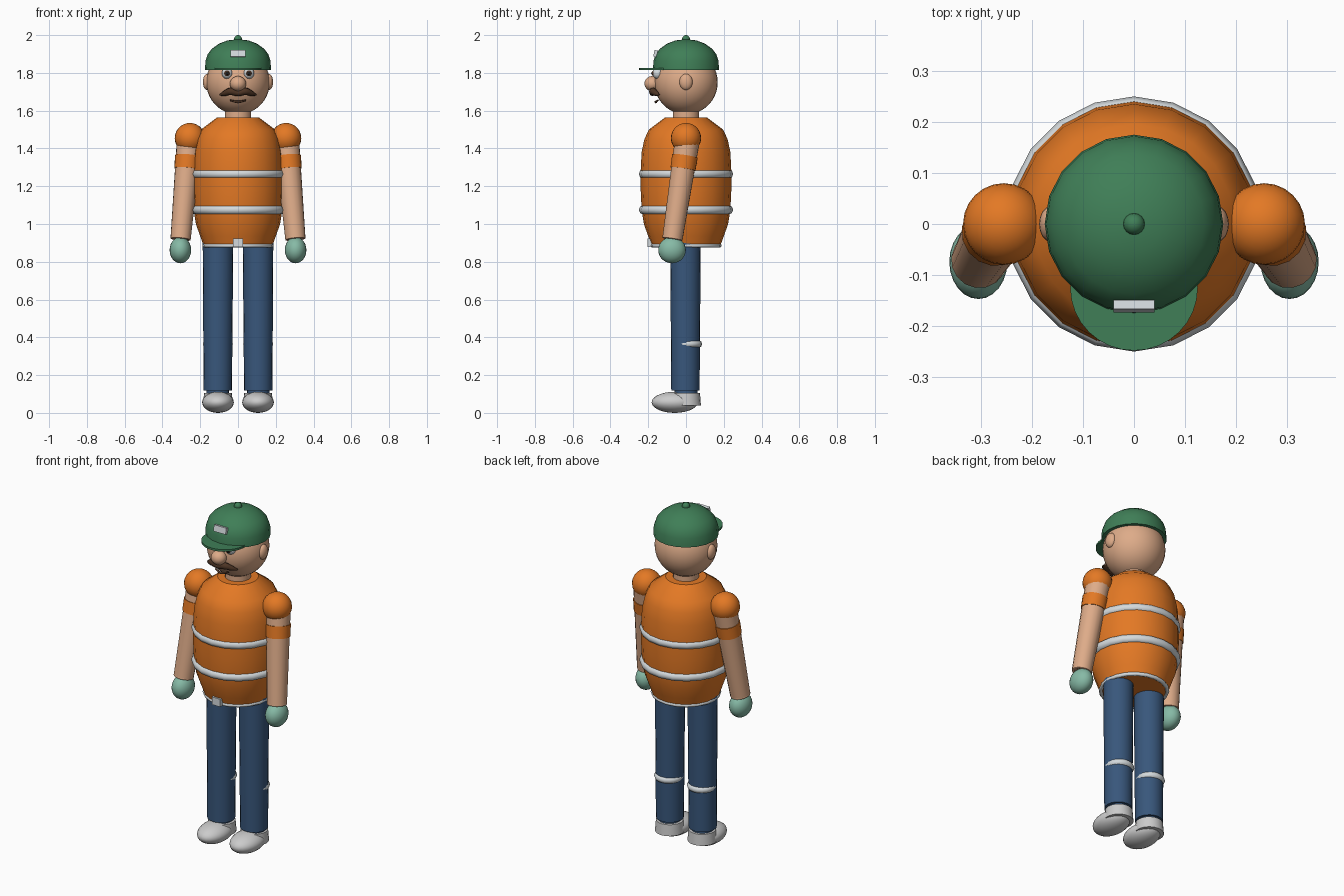
import bpy, bmesh, math
from mathutils import Vector

if "Cube" in bpy.data.objects:
    bpy.data.objects.remove(bpy.data.objects["Cube"])


def material(name, rgb):
    m = bpy.data.materials.new(name)
    m.diffuse_color = (*rgb, 1)
    m.use_nodes = True
    m.node_tree.nodes["Principled BSDF"].inputs["Base Color"].default_value = m.diffuse_color
    return m


ORANGE = material("vest orange", (0.77, 0.19, 0.018))
GREEN = material("cap green", (0.05, 0.21, 0.095))
SKIN = material("skin", (0.73, 0.41, 0.25))
DENIM = material("denim blue", (0.04, 0.095, 0.2))
MINT = material("glove mint", (0.24, 0.49, 0.38))
BROWN = material("moustache brown", (0.075, 0.035, 0.018))
SILVER = material("reflective silver", (0.66, 0.7, 0.72))
SHOE = material("shoe grey", (0.6, 0.6, 0.6))
BLACK = material("black", (0.01, 0.01, 0.01))


def finish(name, mat, angle=40):
    o = bpy.context.object
    o.name = name
    o.data.materials.append(mat)
    bpy.ops.object.shade_smooth_by_angle(angle=math.radians(angle))
    return o


def ball(name, mat, loc, size, seg=24, rings=14):
    bpy.ops.mesh.primitive_uv_sphere_add(segments=seg, ring_count=rings, radius=1, location=loc)
    bpy.context.object.scale = size
    return finish(name, mat)


def ring(name, mat, loc, major, minor, seg=20, direction=(0, 0, 1)):
    rot = Vector(direction).to_track_quat('Z', 'Y').to_euler()
    bpy.ops.mesh.primitive_torus_add(location=loc, rotation=rot, major_radius=major,
                                     minor_radius=minor, major_segments=seg, minor_segments=8)
    return finish(name, mat, 50)


def limb(name, mat, a, b, ra, rb, seg=16):
    a, b = Vector(a), Vector(b)
    rot = (b - a).to_track_quat('Z', 'Y').to_euler()
    bpy.ops.mesh.primitive_cone_add(vertices=seg, radius1=ra, radius2=rb, depth=(b - a).length,
                                    location=(a + b) / 2, rotation=rot)
    return finish(name, mat)


def block(name, mat, loc, size, tilt=0):
    bpy.ops.mesh.primitive_cube_add(size=1, location=loc, rotation=(tilt, 0, 0))
    bpy.context.object.scale = size
    return finish(name, mat)


def lathe(name, mat, profile, seg=20):
    bm = bmesh.new()
    loops = [[bm.verts.new((r * math.cos(2 * math.pi * i / seg), r * math.sin(2 * math.pi * i / seg), z))
              for i in range(seg)] for r, z in profile]
    for lo, hi in zip(loops, loops[1:]):
        for i in range(seg):
            j = (i + 1) % seg
            bm.faces.new((lo[i], lo[j], hi[j], hi[i]))
    bm.faces.new(loops[0][::-1])
    bm.faces.new(loops[-1])
    me = bpy.data.meshes.new(name)
    bm.to_mesh(me)
    bm.free()
    o = bpy.data.objects.new(name, me)
    bpy.context.collection.objects.link(o)
    bpy.ops.object.select_all(action='DESELECT')
    o.select_set(True)
    bpy.context.view_layer.objects.active = o
    return finish(name, mat, 30)


def strand(name, mat, points, thickness):
    # round tube through (x, y, z, relative radius) points
    cu = bpy.data.curves.new(name, 'CURVE')
    cu.dimensions = '3D'
    cu.bevel_depth = thickness
    cu.bevel_resolution = 2
    cu.use_fill_caps = True
    cu.resolution_u = 5
    sp = cu.splines.new('BEZIER')
    sp.bezier_points.add(len(points) - 1)
    for p, (x, y, z, r) in zip(sp.bezier_points, points):
        p.co = (x, y, z)
        p.radius = r
        p.handle_left_type = p.handle_right_type = 'AUTO'
    cu.materials.append(mat)
    bpy.context.collection.objects.link(bpy.data.objects.new(name, cu))


# Torso with reflective bands, hem and buckle
lathe("vest", ORANGE, [(0.18, 0.88), (0.2, 0.935), (0.223, 1.0), (0.235, 1.075), (0.24, 1.18),
                       (0.24, 1.28), (0.235, 1.38), (0.22, 1.45), (0.196, 1.5), (0.11, 1.565)])
for z in (1.075, 1.265):
    ring("vest_band", SILVER, (0, 0, z), 0.225, 0.025)
ring("belt", SILVER, (0, 0, 0.886), 0.178, 0.011)
block("buckle", SILVER, (0, -0.19, 0.902), (0.055, 0.03, 0.045))

# Head
limb("neck", SKIN, (0, 0, 1.53), (0, 0, 1.62), 0.07, 0.07, 20)
ball("head", SKIN, (0, 0, 1.75), (0.168, 0.168, 0.17), 32, 20)
ball("nose", SKIN, (0, -0.178, 1.743), (0.043, 0.042, 0.04))
strand("moustache", BROWN, [(-0.097, -0.142, 1.683, 0.2), (-0.07, -0.16, 1.692, 0.75),
                            (-0.04, -0.175, 1.702, 1), (0, -0.177, 1.693, 0.8),
                            (0.04, -0.175, 1.702, 1), (0.07, -0.16, 1.692, 0.75),
                            (0.097, -0.142, 1.683, 0.2)], 0.02)
strand("mouth", BROWN, [(-0.042, -0.148, 1.655, 0.6), (0, -0.16, 1.646, 1),
                        (0.042, -0.148, 1.655, 0.6)], 0.007)

# Cap
lathe("cap_dome", GREEN, [(0.175, 1.815), (0.172, 1.865), (0.16, 1.9), (0.138, 1.928),
                          (0.1, 1.955), (0.055, 1.972), (0.01, 1.977)])
ball("cap_button", GREEN, (0, 0, 1.979), (0.021, 0.021, 0.021), 16, 10)
bpy.ops.mesh.primitive_cylinder_add(vertices=32, radius=1, depth=1, location=(0, -0.125, 1.82))
bpy.context.object.scale = (0.125, 0.123, 0.012)
finish("cap_brim", GREEN)
block("cap_plate", SILVER, (0, -0.161, 1.902), (0.08, 0.018, 0.036), -0.2)

for s in (-1, 1):
    # Eyes and ears
    ball("eye", SILVER, (s * 0.058, -0.15, 1.798), (0.028, 0.028, 0.03), 16, 10)
    ball("iris", BROWN, (s * 0.058, -0.17, 1.798), (0.016, 0.011, 0.016), 16, 10)
    ball("pupil", BLACK, (s * 0.058, -0.178, 1.798), (0.009, 0.006, 0.009), 12, 8)
    ball("ear", SKIN, (s * 0.163, 0, 1.752), (0.023, 0.035, 0.043), 16, 10)

    # Arms
    shoulder, wrist = Vector((s * 0.257, 0.008, 1.45)), Vector((s * 0.304, -0.072, 0.92))
    ball("shoulder", ORANGE, (s * 0.255, 0, 1.455), (0.08, 0.08, 0.08))
    limb("arm", SKIN, shoulder, wrist, 0.067, 0.054)
    limb("sleeve", ORANGE, shoulder.lerp(wrist, 0.17), shoulder.lerp(wrist, 0.3), 0.069, 0.067)
    ring("cuff", SKIN, wrist.lerp(shoulder, 0.01), 0.047, 0.008, 16, wrist - shoulder)
    ball("glove", MINT, (s * 0.305, -0.074, 0.862), (0.057, 0.073, 0.07))

    # Legs and shoes
    limb("trouser_leg", DENIM, (s * 0.107, -0.003, 0.118), (s * 0.106, -0.003, 0.92), 0.075, 0.081, 20)
    ring("knee_band", SILVER, (s * 0.107, 0.006, 0.365), 0.06, 0.02)
    ball("shoe_toe", SHOE, (s * 0.106, -0.06, 0.056), (0.084, 0.122, 0.056))
    limb("shoe_heel", SHOE, (s * 0.106, 0, 0.04), (s * 0.106, 0, 0.105), 0.079, 0.074, 20)
    limb("ankle", DENIM, (s * 0.107, 0, 0.1), (s * 0.107, 0, 0.13), 0.06, 0.06)
